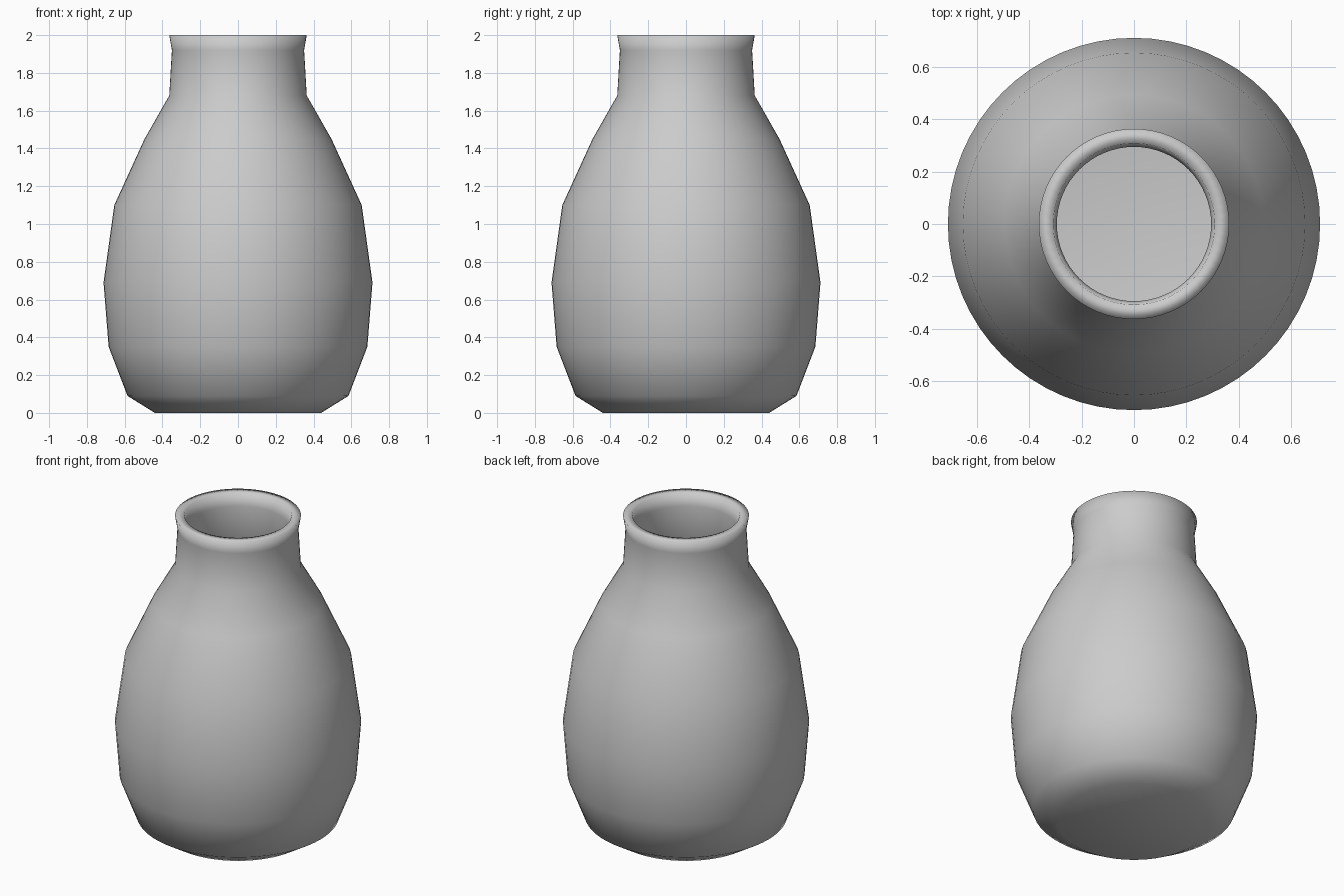
import bpy
import bmesh
from math import tau
from mathutils import Matrix, Vector

cube = bpy.data.objects.get("Cube")
if cube:
    bpy.data.objects.remove(cube, do_unlink=True)

# Plain grey clay
GREY = (0.6, 0.6, 0.6, 1.0)
clay = bpy.data.materials.new("grey clay")
clay.use_nodes = True
clay.diffuse_color = GREY
clay.node_tree.nodes["Principled BSDF"].inputs["Base Color"].default_value = GREY

SEGMENTS = 64
WALL = 0.055

# Outer profile from foot to lip, as radius and height
outer = [(0.44, 0), (0.585, 0.09), (0.685, 0.35), (0.712, 0.69), (0.655, 1.10),
         (0.495, 1.45), (0.364, 1.68), (0.35, 1.92), (0.364, 2.0)]

# Inner wall follows the outer one, from lip back down to a raised floor
inner = [(r - WALL, max(z, WALL)) for r, z in reversed(outer)]
profile = [(0, 0)] + outer + inner + [(0, WALL)]

# Turn the profile around the upright axis
bm = bmesh.new()
verts = [bm.verts.new((r, 0, z)) for r, z in profile]
edges = [bm.edges.new(pair) for pair in zip(verts, verts[1:])]
bmesh.ops.spin(bm, geom=verts + edges, cent=(0, 0, 0), axis=(0, 0, 1),
               angle=tau, steps=SEGMENTS, use_merge=True)
bmesh.ops.remove_doubles(bm, verts=bm.verts, dist=0.0001)
bmesh.ops.recalc_face_normals(bm, faces=bm.faces)
for face in bm.faces:
    face.smooth = True

mesh = bpy.data.meshes.new("vase")
bm.to_mesh(mesh)
bm.free()
mesh.materials.append(clay)
vase = bpy.data.objects.new("vase", mesh)
bpy.context.collection.objects.link(vase)
